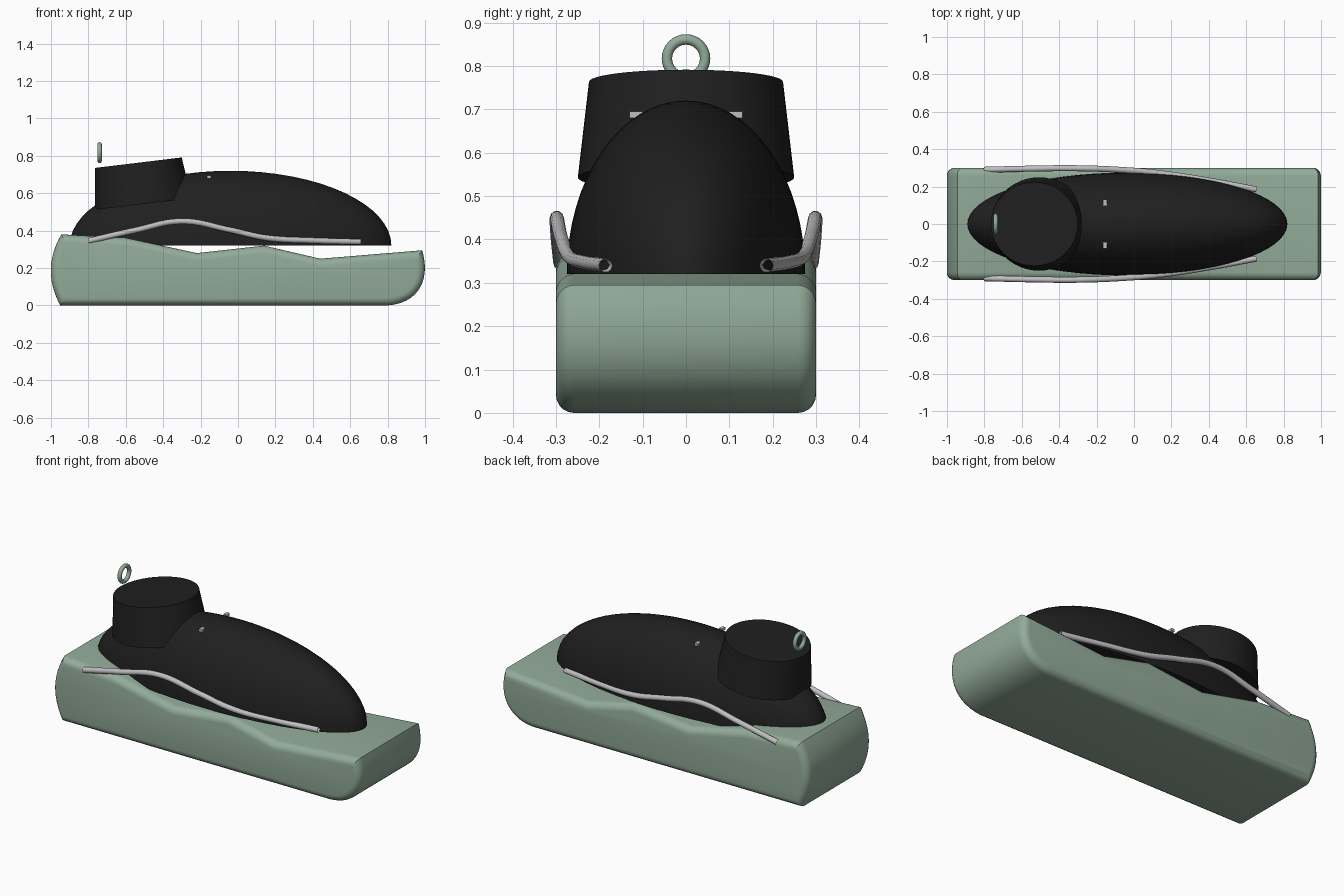
import bpy, bmesh, math
from mathutils import Matrix, Vector

cube = bpy.data.objects.get("Cube")
if cube:
    bpy.data.objects.remove(cube, do_unlink=True)


def material(name, rgb):
    m = bpy.data.materials.new(name)
    m.use_nodes = True
    m.diffuse_color = (*rgb, 1)
    m.node_tree.nodes["Principled BSDF"].inputs["Base Color"].default_value = (*rgb, 1)
    return m


SAGE = material("sage green", (0.29, 0.41, 0.32))
BLACK = material("black fabric", (0.014, 0.014, 0.014))
SILVER = material("silver grey", (0.52, 0.52, 0.54))


def finish(bm, name, mat, angle=30):
    bmesh.ops.recalc_face_normals(bm, faces=bm.faces)
    mesh = bpy.data.meshes.new(name)
    bm.to_mesh(mesh)
    bm.free()
    mesh.materials.append(mat)
    obj = bpy.data.objects.new(name, mesh)
    bpy.context.collection.objects.link(obj)
    bpy.ops.object.select_all(action="DESELECT")
    obj.select_set(True)
    bpy.context.view_layer.objects.active = obj
    bpy.ops.object.shade_smooth_by_angle(angle=math.radians(angle))
    return obj


def bezier(a, b, c, d, n=12):
    a, b, c, d = map(Vector, (a, b, c, d))
    return [a * (1 - t) ** 3 + 3 * b * t * (1 - t) ** 2 + 3 * c * t * t * (1 - t) + d * t ** 3
            for t in (i / n for i in range(n + 1))]


# Sole: side profile extruded across, with rounded side rims
HALF = 0.3
profile = bezier((0.8, 0), (0.95, 0.01), (1.035, 0.12), (0.985, 0.295))
profile += [Vector(p) for p in ((0.44, 0.25), (0.14, 0.32), (-0.22, 0.28), (-0.6, 0.362))]
profile += bezier((-0.945, 0.38), (-1.018, 0.25), (-1.02, 0.13), (-0.95, 0))
bm = bmesh.new()
base = bm.faces.new([bm.verts.new((p.x, -HALF, p.y)) for p in profile])
moved = bmesh.ops.extrude_face_region(bm, geom=[base], use_keep_orig=True)["geom"]
bmesh.ops.translate(bm, vec=(0, 2 * HALF, 0),
                    verts=[v for v in moved if isinstance(v, bmesh.types.BMVert)])
bmesh.ops.recalc_face_normals(bm, faces=bm.faces)
rims = [e for e in bm.edges if abs(e.verts[0].co.y - e.verts[1].co.y) < 0.001]
bmesh.ops.bevel(bm, geom=rims, offset=0.042, offset_type="OFFSET", segments=5,
                profile=0.5, affect="EDGES", clamp_overlap=False)
finish(bm, "sole", SAGE, 25)

# Upper: half ellipsoid with a flat underside
bm = bmesh.new()
bmesh.ops.create_uvsphere(bm, u_segments=64, v_segments=32, radius=1)
cut = bmesh.ops.bisect_plane(bm, geom=bm.verts[:] + bm.edges[:] + bm.faces[:], dist=0.0001,
                             plane_co=(0, 0, 0), plane_no=(0, 0, 1), clear_inner=True)
bmesh.ops.holes_fill(bm, edges=[e for e in bm.edges if e.is_boundary])
bmesh.ops.transform(bm, verts=bm.verts, matrix=Matrix.Translation((-0.04, 0, 0.32))
                    @ Matrix.Diagonal((0.86, 0.275, 0.4, 1)))
finish(bm, "upper", BLACK)

# Ankle collar: tapered cylinder tipped back
bm = bmesh.new()
bmesh.ops.create_cone(bm, cap_ends=True, segments=48, radius1=0.252, radius2=0.226, depth=0.222)
bmesh.ops.transform(bm, verts=bm.verts, matrix=Matrix.Translation((-0.52, 0, 0.653))
                    @ Matrix.Rotation(-0.12, 4, "Y") @ Matrix.Diagonal((1.035, 0.99, 1, 1)))
finish(bm, "ankle_collar", BLACK)

# Heel pull ring
bpy.ops.mesh.primitive_torus_add(major_segments=32, minor_segments=12, major_radius=0.044,
                                 minor_radius=0.012, location=(-0.74, 0, 0.817),
                                 rotation=(0, math.pi / 2, 0))
ring = bpy.context.object
ring.name = "pull_ring"
ring.data.materials.append(SAGE)
bpy.ops.object.shade_smooth()

# Side cables and lace studs, one per side
CABLE = [(-0.8, 0.29, 0.345), (-0.55, 0.296, 0.402), (-0.3, 0.298, 0.45),
         (-0.05, 0.288, 0.405), (0.15, 0.27, 0.362), (0.4, 0.232, 0.347), (0.655, 0.185, 0.34)]
for side, label in ((1, "left"), (-1, "right")):
    curve = bpy.data.curves.new(label + "_cable", "CURVE")
    curve.dimensions = "3D"
    curve.bevel_depth = 0.016
    curve.bevel_resolution = 3
    spline = curve.splines.new("BEZIER")
    spline.bezier_points.add(len(CABLE) - 1)
    for point, (x, y, z) in zip(spline.bezier_points, CABLE):
        point.co = (x, side * y, z)
        point.handle_left_type = point.handle_right_type = "AUTO"
    curve.materials.append(SILVER)
    bpy.context.collection.objects.link(bpy.data.objects.new(label + "_cable", curve))

    bm = bmesh.new()
    bmesh.ops.create_cube(bm, size=1)
    bmesh.ops.transform(bm, verts=bm.verts, matrix=Matrix.Translation((-0.155, side * 0.115, 0.687))
                        @ Matrix.Diagonal((0.02, 0.03, 0.015, 1)))
    finish(bm, label + "_lace_stud", SILVER)
